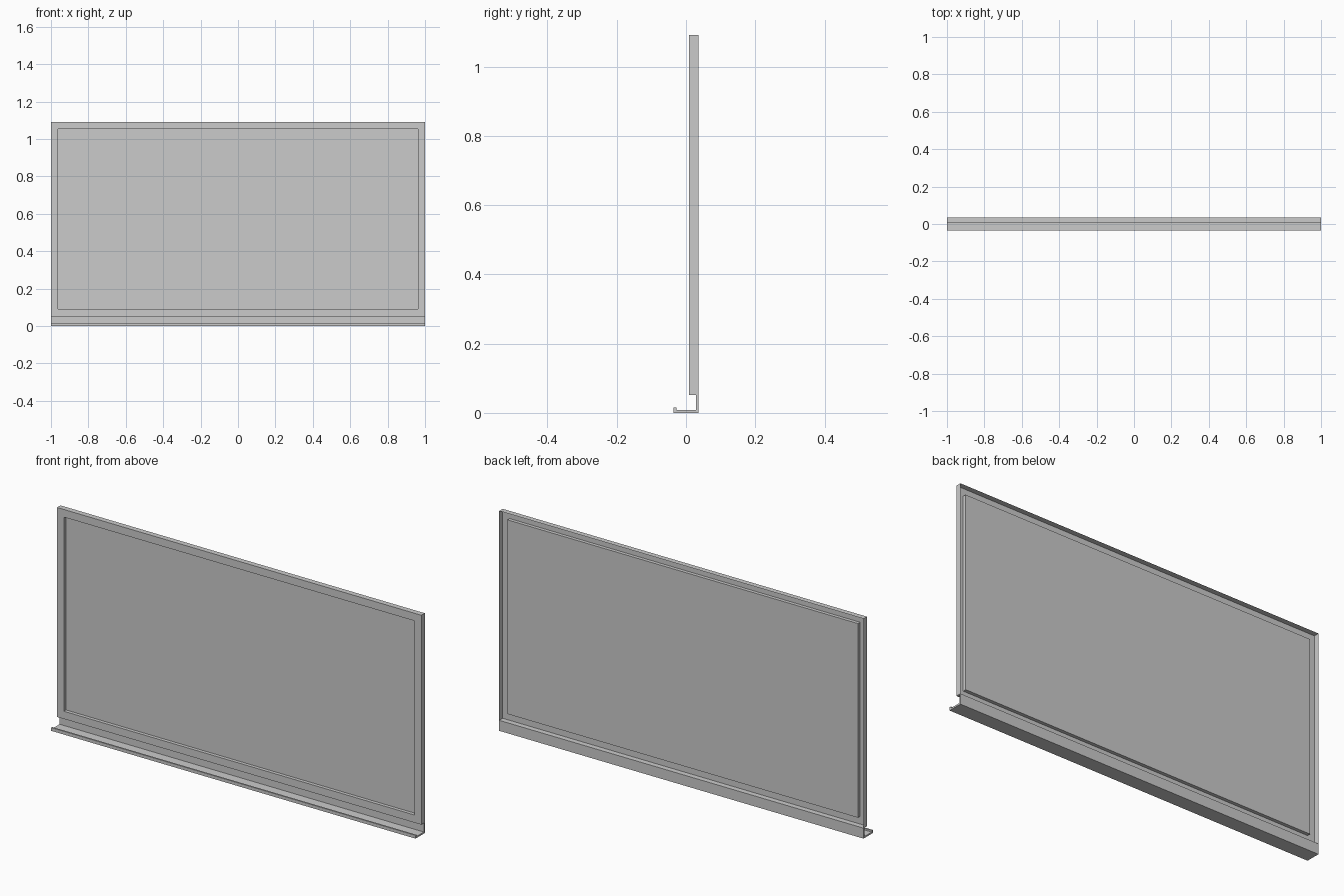
import bpy, bmesh

if "Cube" in bpy.data.objects:
    bpy.data.objects.remove(bpy.data.objects["Cube"])

def finish(name, bm):
    mesh = bpy.data.meshes.new(name)
    bm.to_mesh(mesh)
    bm.free()
    obj = bpy.data.objects.new(name, mesh)
    bpy.context.collection.objects.link(obj)
    return obj

def rect(bm, inset, y):
    x, z0, z1 = 1 - inset, 0.052 + inset, 1.091 - inset
    return [bm.verts.new(p) for p in
            ((-x, y, z0), (x, y, z0), (x, y, z1), (-x, y, z1))]

# Board: thin open-backed shell with a rim, front border and recessed panel
bm = bmesh.new()
loops = [rect(bm, i, y) for i, y in
         ((0, 0.036), (0, 0.009), (0.038, 0.009), (0.038, 0.026))]
for a, b in zip(loops, loops[1:]):
    for i in range(4):
        j = (i + 1) % 4
        bm.faces.new((a[i], a[j], b[j], b[i]))
bm.faces.new(loops[-1])
bmesh.ops.recalc_face_normals(bm, faces=bm.faces)
bm.normal_update()
# The panel must face the front
if loops[-1][0].link_faces and [f for f in bm.faces if len(set(f.verts) & set(loops[-1])) == 4][0].normal.y > 0:
    bmesh.ops.reverse_faces(bm, faces=bm.faces)
finish("board", bm)

# Ledge tray: extruded J-shaped profile (y, z)
profile = [(-0.036, 0), (0.036, 0), (0.036, 0.052), (0.029, 0.052),
           (0.029, 0.008), (-0.028, 0.008), (-0.028, 0.016), (-0.036, 0.016)]
bm = bmesh.new()
face = bm.faces.new([bm.verts.new((-1, y, z)) for y, z in profile])
ext = bmesh.ops.extrude_face_region(bm, geom=[face], use_keep_orig=True)
bmesh.ops.translate(bm, vec=(2, 0, 0),
                    verts=[v for v in ext["geom"] if isinstance(v, bmesh.types.BMVert)])
bmesh.ops.recalc_face_normals(bm, faces=bm.faces)
finish("tray", bm)
